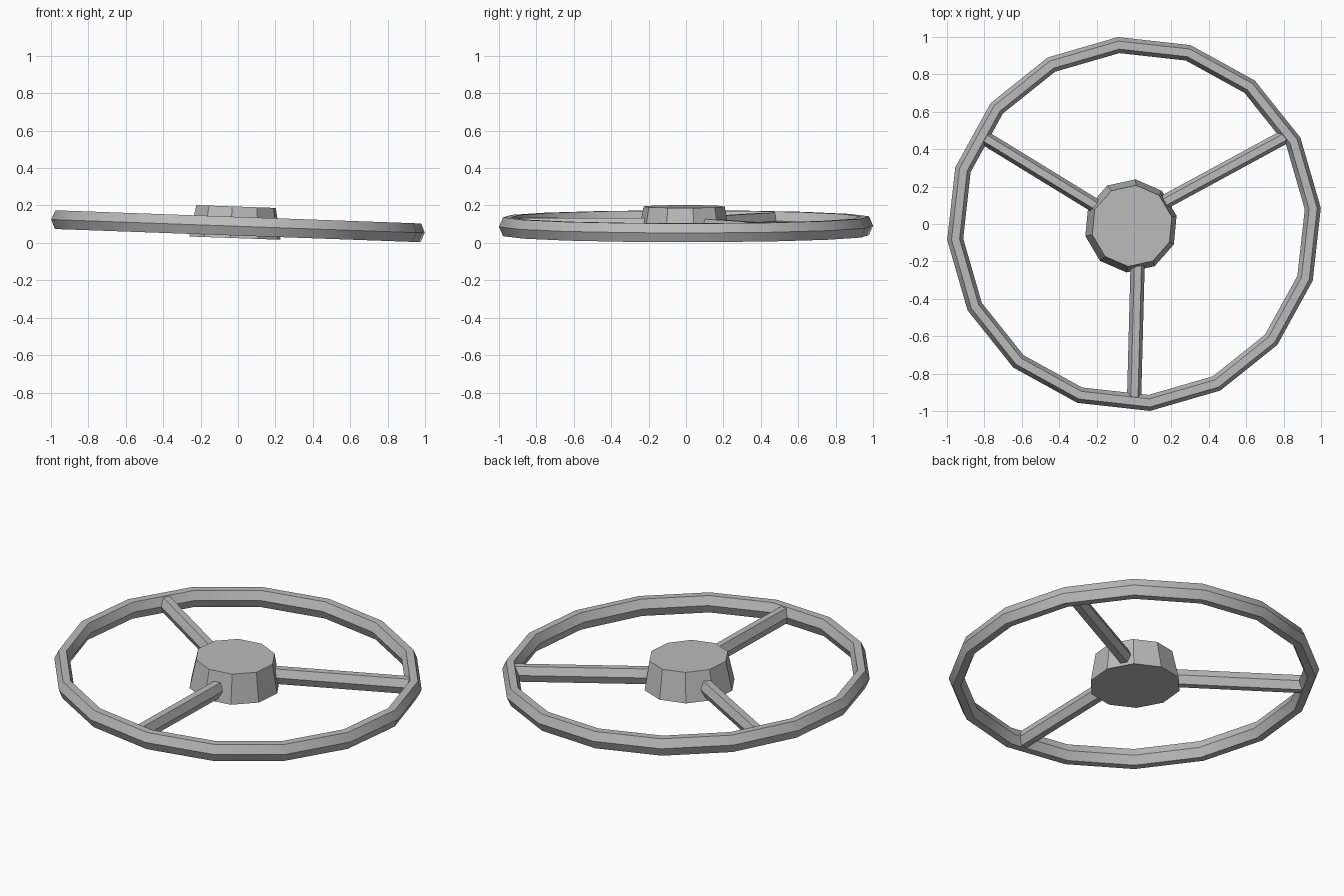
import bpy
import bmesh
from math import sin, cos, pi, radians
from mathutils import Matrix

default = bpy.data.objects.get("Cube")
if default:
    bpy.data.objects.remove(default)

# Single grey material
GREY = (0.5, 0.5, 0.5, 1.0)
grey = bpy.data.materials.new("plain grey")
grey.use_nodes = True
grey.diffuse_color = GREY
grey.node_tree.nodes["Principled BSDF"].inputs["Base Color"].default_value = GREY

# The whole wheel leans slightly, its left side lower
LEAN = Matrix.Translation((0, 0, 0.089)) @ Matrix.Rotation(0.036, 4, "Y")


def bridge_rings(bm, rings, closed):
    """Skin consecutive rings of points with quads, capping open ends."""
    loops = [[bm.verts.new(p) for p in ring] for ring in rings]
    pairs = list(zip(loops, loops[1:]))
    if closed:
        pairs.append((loops[-1], loops[0]))
    for a, b in pairs:
        for i in range(len(a)):
            j = (i + 1) % len(a)
            bm.faces.new((a[i], a[j], b[j], b[i]))
    if not closed:
        bm.faces.new(loops[0])
        bm.faces.new(loops[-1])


def make_part(name, rings, closed=False, spin=0.0):
    bm = bmesh.new()
    bridge_rings(bm, rings, closed)
    bmesh.ops.recalc_face_normals(bm, faces=bm.faces)
    mesh = bpy.data.meshes.new(name)
    bm.to_mesh(mesh)
    bm.free()
    mesh.materials.append(grey)
    obj = bpy.data.objects.new(name, mesh)
    bpy.context.collection.objects.link(obj)
    obj.matrix_world = LEAN @ Matrix.Rotation(spin, 4, "Z")
    return obj


def hexagon(half_width, half_height):
    """Six-sided section with flat top and bottom."""
    return [(half_width * cos(k * pi / 3), half_height * sin(k * pi / 3) / sin(pi / 3))
            for k in range(6)]


# Rim: sixteen straight segments with a hexagonal section
rim_rings = []
for i in range(16):
    a = radians(4.9) + i * pi / 8
    rim_rings.append([((0.96 + u) * cos(a), (0.96 + u) * sin(a), v)
                      for u, v in hexagon(0.043, 0.05)])
rim = make_part("rim", rim_rings, closed=True)
bpy.ops.object.select_all(action="DESELECT")
rim.select_set(True)
bpy.context.view_layer.objects.active = rim
bpy.ops.object.shade_smooth_by_angle(angle=radians(30))

# Hub: ten-sided tapered block
hub_rings = []
for radius, z in ((0.25, -0.064), (0.218, 0.105)):
    hub_rings.append([(radius * cos(a) - 0.014, radius * sin(a) - 0.01, z)
                      for a in (radians(12.5) + k * pi / 5 for k in range(10))])
make_part("hub", hub_rings)

# Spokes: three hexagonal bars set a little to one side of the radius
for name, angle in (("left_spoke", 28.5), ("right_spoke", 148.5), ("front_spoke", 268.5)):
    rings = [[(r, 0.025 + u, v) for u, v in hexagon(0.038, 0.045)] for r in (0.17, 0.93)]
    make_part(name, rings, spin=radians(angle))
